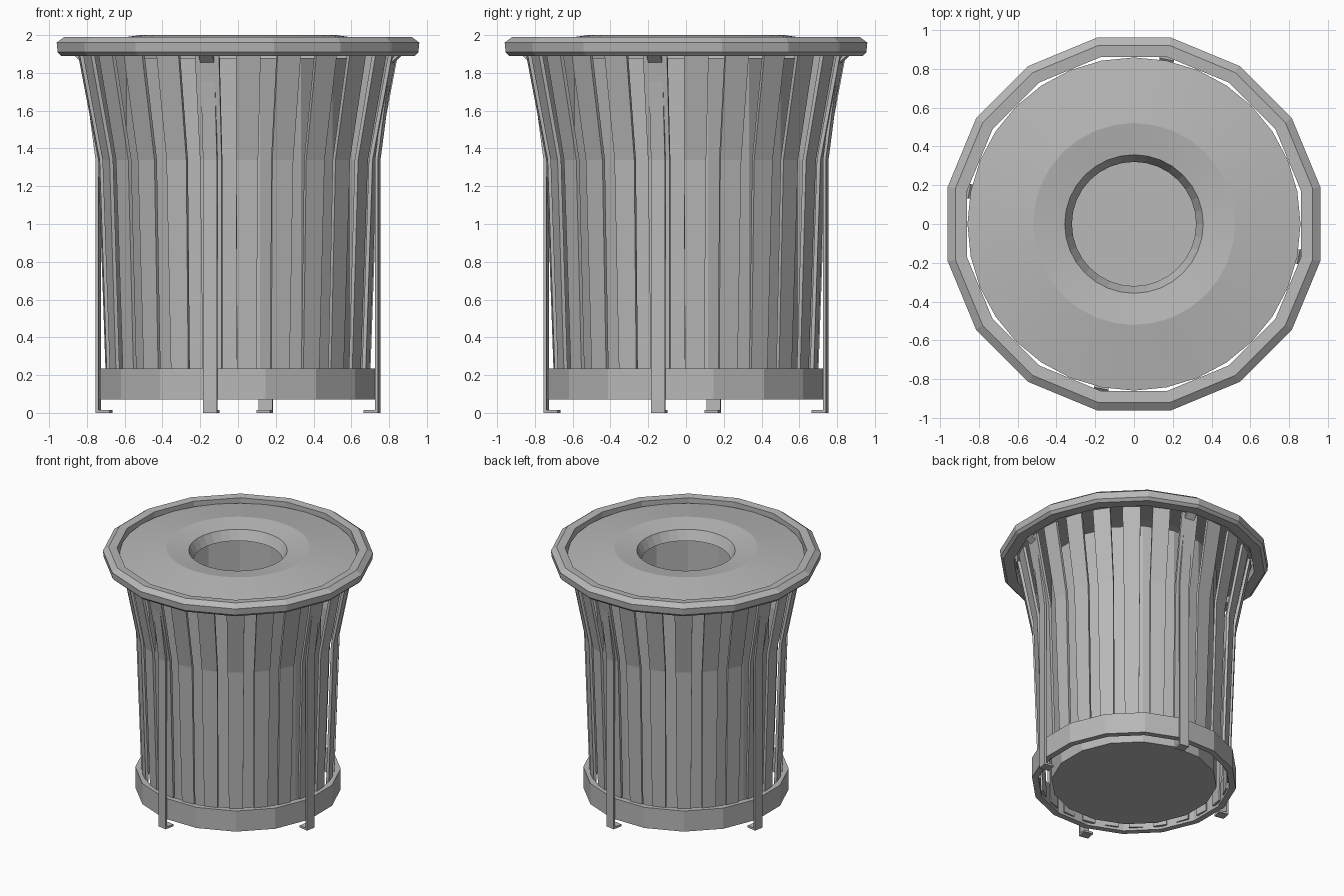
import bpy, bmesh, math
from mathutils import Matrix, Vector

cube = bpy.data.objects.get("Cube")
if cube:
    bpy.data.objects.remove(cube, do_unlink=True)

grey = bpy.data.materials.new("painted_grey_metal")
grey.use_nodes = True
COLOUR = (0.48, 0.48, 0.48, 1)
grey.diffuse_color = COLOUR
grey.node_tree.nodes["Principled BSDF"].inputs["Base Color"].default_value = COLOUR

SIDES = 16
TURN = math.radians(11.25)               # puts flat sides on the axes
FLAT = 1 / math.cos(math.pi / SIDES)     # flat-side radius to corner radius


def finish(name, bm):
    bmesh.ops.recalc_face_normals(bm, faces=bm.faces)
    mesh = bpy.data.meshes.new(name)
    bm.to_mesh(mesh)
    bm.free()
    mesh.materials.append(grey)
    obj = bpy.data.objects.new(name, mesh)
    bpy.context.collection.objects.link(obj)
    return obj


def lathe(name, profile, sides=SIDES, turn=TURN, scale=FLAT):
    """Spin a closed (radius, height) profile; radius 0 closes at the axis."""
    bm = bmesh.new()
    rings = []
    for r, z in profile:
        if r == 0:
            rings.append([bm.verts.new((0, 0, z))] * sides)
            continue
        angles = [turn + math.tau * i / sides for i in range(sides)]
        rings.append([bm.verts.new((r * scale * math.cos(a), r * scale * math.sin(a), z))
                      for a in angles])
    for a, b in zip(rings, rings[1:] + rings[:1]):
        for i in range(sides):
            j = (i + 1) % sides
            corners = list(dict.fromkeys((a[i], a[j], b[j], b[i])))
            if len(corners) > 2:
                bm.faces.new(corners)
    return finish(name, bm)


def bent_bar(name, path, thickness, angle):
    """Flat bar following (radius, height, width) points, turned about z."""
    bm = bmesh.new()
    pts = [Vector((r, z)) for r, z, w in path]
    sections = []
    for i, (r, z, w) in enumerate(path):
        dirs = [(pts[k + 1] - pts[k]).normalized()
                for k in (i - 1, i) if 0 <= k < len(pts) - 1]
        normals = [Vector((-d.y, d.x)) for d in dirs]
        n = sum(normals, Vector((0, 0))).normalized()
        inner = pts[i] + n * thickness / n.dot(normals[0])
        sections.append([bm.verts.new((p.x, s * w / 2, p.y))
                         for p, s in ((pts[i], -1), (pts[i], 1), (inner, 1), (inner, -1))])
    for a, b in zip(sections, sections[1:]):
        for i in range(4):
            j = (i + 1) % 4
            bm.faces.new((a[i], a[j], b[j], b[i]))
    bm.faces.new(sections[0])
    bm.faces.new(sections[-1])
    bmesh.ops.transform(bm, matrix=Matrix.Rotation(angle, 4, "Z"), verts=bm.verts)
    return finish(name, bm)


# Chamfered rim around the top
lathe("top_rim", [(0.86, 1.89), (0.935, 1.89), (0.955, 1.91), (0.96, 1.96),
                  (0.92, 1.99), (0.86, 1.985)])

# Lid with a dished opening
lid = lathe("lid", [(0.858, 1.95), (0.52, 2.0), (0.357, 1.975), (0.32, 1.9),
                    (0.335, 1.9), (0.365, 1.955), (0.52, 1.975), (0.858, 1.93)],
            sides=32, turn=0, scale=1)

# Inner liner with floor
lathe("liner", [(0, 0.07), (0.59, 0.07), (0.59, 1.88), (0.575, 1.88),
                (0.575, 0.09), (0, 0.09)])

# Band around the foot of the slats
lathe("base_band", [(0.685, 0.07), (0.73, 0.07), (0.73, 0.235), (0.685, 0.235)])

# Flared slats
SLATS = 24
for i in range(SLATS):
    bent_bar("slat_%02d" % (i + 1),
             [(0.695, 0.09, 0.10), (0.738, 1.34, 0.117), (0.845, 1.9, 0.13)],
             0.02, math.tau * i / SLATS - TURN)

# Four support straps with inward feet and outward top tabs
for i in range(4):
    bent_bar("support_leg_%d" % (i + 1),
             [(r, z, 0.075) for r, z in ((0.685, 0.0), (0.762, 0.0), (0.762, 1.34),
                                         (0.83, 1.85), (0.875, 1.89))],
             0.016, math.tau * i / 4 - TURN)

# Soften the round lid, keeping its creases
bpy.ops.object.select_all(action="DESELECT")
lid.select_set(True)
bpy.context.view_layer.objects.active = lid
bpy.ops.object.shade_smooth_by_angle(angle=math.radians(5))
